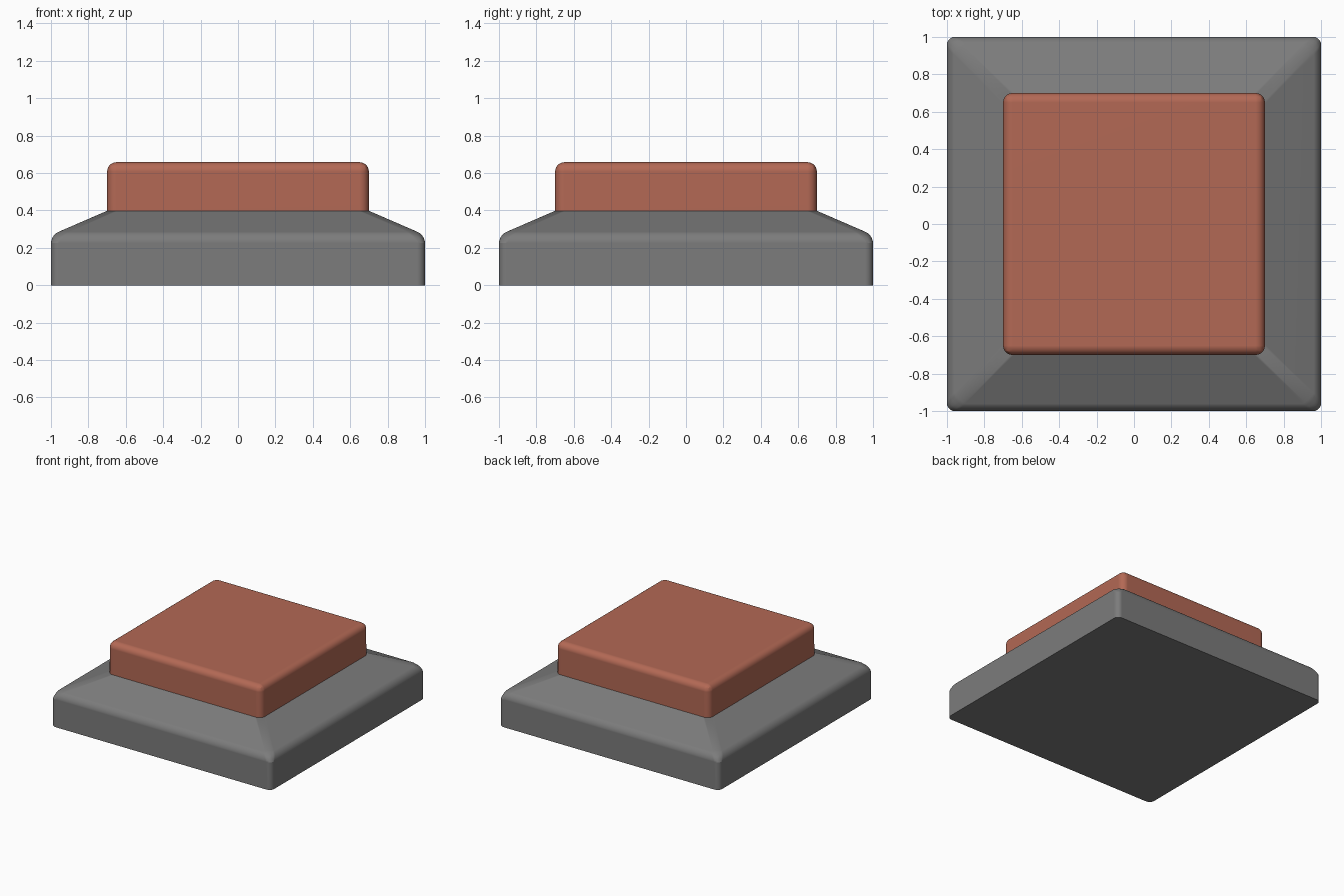
import bpy, bmesh, math

if "Cube" in bpy.data.objects:
    bpy.data.objects.remove(bpy.data.objects["Cube"])


def stacked_block(name, levels, keep_sharp, radius, colour):
    """Square block through (half width, z) levels; edges lying in keep_sharp levels stay crisp."""
    bm = bmesh.new()
    rings = [[bm.verts.new((sx * h, sy * h, z))
              for sx, sy in ((-1, -1), (1, -1), (1, 1), (-1, 1))] for h, z in levels]
    bm.faces.new(rings[0][::-1])
    bm.faces.new(rings[-1])
    for low, high in zip(rings, rings[1:]):
        for i in range(4):
            j = (i + 1) % 4
            bm.faces.new((low[i], low[j], high[j], high[i]))
    sharp = [set(rings[k]) for k in keep_sharp]
    edges = [e for e in bm.edges if not any(set(e.verts) <= s for s in sharp)]
    bmesh.ops.bevel(bm, geom=edges, offset=radius, offset_type='OFFSET',
                    segments=6, profile=0.5, affect='EDGES', clamp_overlap=True)
    bmesh.ops.recalc_face_normals(bm, faces=bm.faces[:])
    mesh = bpy.data.meshes.new(name)
    bm.to_mesh(mesh)
    bm.free()
    obj = bpy.data.objects.new(name, mesh)
    bpy.context.collection.objects.link(obj)
    mat = bpy.data.materials.new(name + "_colour")
    mat.diffuse_color = colour
    mat.use_nodes = True
    mat.node_tree.nodes["Principled BSDF"].inputs["Base Color"].default_value = mat.diffuse_color
    mesh.materials.append(mat)
    bpy.ops.object.select_all(action='DESELECT')
    obj.select_set(True)
    bpy.context.view_layer.objects.active = obj
    bpy.ops.object.shade_smooth_by_angle(angle=math.radians(20))
    # Keep the large faces evenly shaded beside the rounded edges
    weighted = obj.modifiers.new("even_shading", 'WEIGHTED_NORMAL')
    weighted.keep_sharp = True
    return obj


# Dark grey base with sloping shoulders
stacked_block("base", [(1.0, 0.0), (1.0, 0.268), (0.7, 0.398)], (0, 2), 0.042,
              (0.2, 0.2, 0.2, 1.0))

# Raised red button, sunk slightly into the base
stacked_block("button", [(0.7, 0.38), (0.7, 0.658)], (0,), 0.05,
              (0.45, 0.14, 0.09, 1.0))
